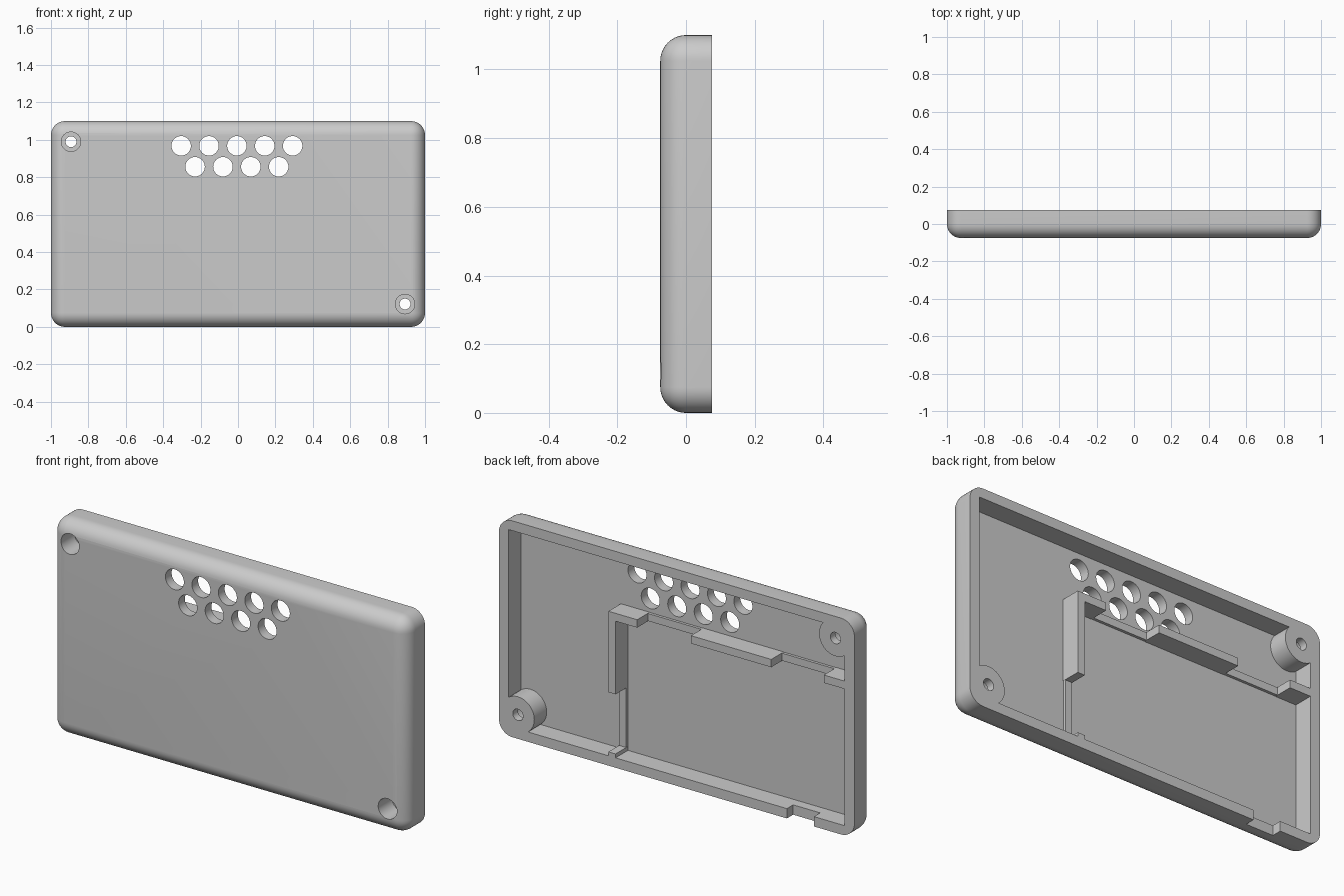
import bpy, bmesh, math
from mathutils import Matrix

if "Cube" in bpy.data.objects:
    bpy.data.objects.remove(bpy.data.objects["Cube"])

H, D = 1.10, 0.075          # case height, half depth
FLOOR = -0.025              # inner face of the front panel
R = 0.075                   # outer rounding
MID = 0.364                 # centre of the upright rail
TOP_RAIL = (0.745, 0.785)   # height range of the cross rail


def finish(name, bm):
    bmesh.ops.recalc_face_normals(bm, faces=bm.faces)
    mesh = bpy.data.meshes.new(name)
    bm.to_mesh(mesh)
    bm.free()
    ob = bpy.data.objects.new(name, mesh)
    bpy.context.collection.objects.link(ob)
    return ob


def box(name, x, y, z):
    bm = bmesh.new()
    bmesh.ops.create_cube(bm, size=1)
    for v in bm.verts:
        v.co = [(r[0] + r[1]) / 2 + c * (r[1] - r[0])
                for c, r in zip(v.co, (x, y, z))]
    return finish(name, bm)


def rod(name, x, z, r, y0, y1, sides=40):
    """Cylinder lying along y."""
    bm = bmesh.new()
    bmesh.ops.create_cone(
        bm, cap_ends=True, segments=sides, radius1=r, radius2=r, depth=y1 - y0,
        matrix=Matrix.Translation((x, (y0 + y1) / 2, z)) @ Matrix.Rotation(math.pi / 2, 4, 'X'))
    return finish(name, bm)


def cut(target, tools):
    """Subtract every tool from the target, then delete the tools."""
    for tool in tools:
        tool.hide_render = True
        mod = target.modifiers.new("cut", 'BOOLEAN')
        mod.operation, mod.solver, mod.object = 'DIFFERENCE', 'EXACT', tool
        with bpy.context.temp_override(object=target, active_object=target):
            bpy.ops.object.modifier_apply(modifier=mod.name)
        bpy.data.objects.remove(tool, do_unlink=True)


# Outer shell: block rounded everywhere except around the open back
shell = box("case_shell", (-1, 1), (-D, D), (0, H))
bm = bmesh.new()
bm.from_mesh(shell.data)
edges = [e for e in bm.edges if not all(v.co.y > 0 for v in e.verts)]
bmesh.ops.bevel(bm, geom=edges, offset=R, offset_type='OFFSET', segments=10,
                profile=0.5, affect='EDGES', clamp_overlap=False)
bmesh.ops.recalc_face_normals(bm, faces=bm.faces)
bm.to_mesh(shell.data)
bm.free()

# Cavity: the parts that stay solid inside are removed from this block first
cavity = box("cavity_cutter", (-0.945, 0.945), (FLOOR, 0.2), (0.05, 1.05))
SCREWS = [(-0.893, 0.99), (0.893, 0.122)]
tall, low = (-0.1, 0.3), (-0.1, FLOOR + 0.014)
solids = [rod("screw_boss", x, z, 0.092, *tall) for x, z in SCREWS]
solids += [
    # full-height board clips
    box("upright_clip", (0.344, 0.384), tall, (0.373, 0.785)),
    box("corner_clip", (0.222, 0.370), tall, TOP_RAIL),
    box("middle_clip", (-0.532, -0.08), tall, TOP_RAIL),
    box("end_clip", (-1.1, -0.828), tall, TOP_RAIL),
    box("bottom_nub", (0.344, 0.384), tall, (-0.1, 0.07)),
    # low ridges joining the clips
    box("upright_ridge", (0.345, 0.383), low, (-0.1, 0.76)),
    box("cross_ridge", (-1.1, 0.36), low, (0.746, 0.784)),
]
cut(cavity, solids)

# Screw holes with wide recesses, speaker holes, cable notch
holes = [cavity]
for x, z in SCREWS:
    holes.append(rod("screw_recess", x, z, 0.052, -0.3, 0.035))
    holes.append(rod("screw_hole", x, z, 0.029, -0.2, 0.3))
for count, z in ((5, 0.968), (4, 0.856)):
    for i in range(count):
        x = -0.006 + (i - (count - 1) / 2) * 0.149
        holes.append(rod("speaker_hole", x, z, 0.052, -0.3, 0.3))
holes.append(box("cable_notch", (-0.772, -0.62), (0.025, 0.3), (-0.2, 0.06)))
cut(shell, holes)

# Plain grey plastic
grey = bpy.data.materials.new("grey_plastic")
grey.diffuse_color = (0.6, 0.6, 0.6, 1)
grey.use_nodes = True
grey.node_tree.nodes["Principled BSDF"].inputs["Base Color"].default_value = grey.diffuse_color
shell.data.materials.clear()
shell.data.materials.append(grey)
for p in shell.data.polygons:
    p.material_index = 0

bpy.ops.object.select_all(action='DESELECT')
shell.select_set(True)
bpy.context.view_layer.objects.active = shell
bpy.ops.object.shade_smooth_by_angle(angle=math.radians(30))
